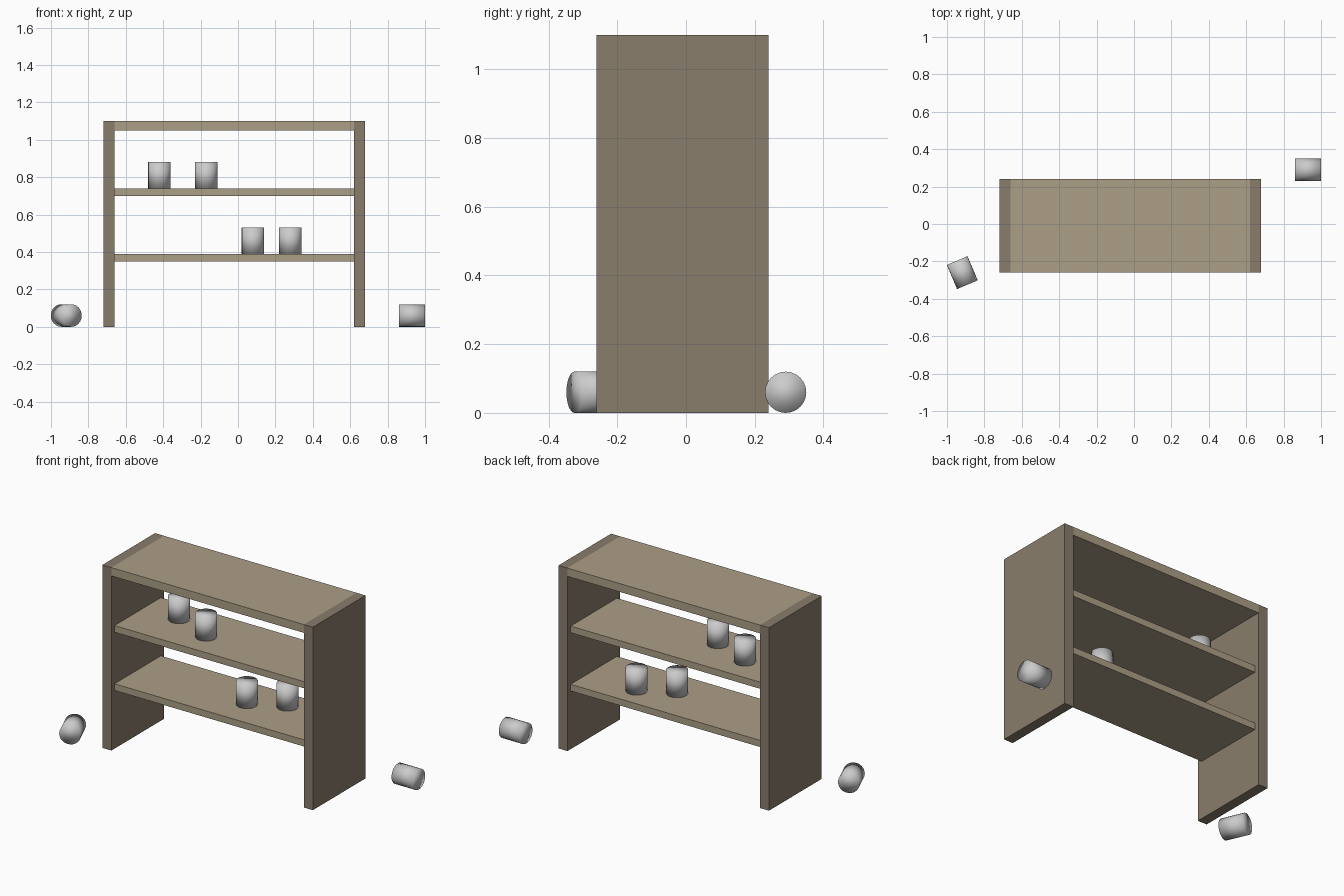
import bpy
from math import pi, radians

if "Cube" in bpy.data.objects:
    bpy.data.objects.remove(bpy.data.objects["Cube"])


def material(name, rgb):
    m = bpy.data.materials.new(name)
    m.diffuse_color = (*rgb, 1)
    m.use_nodes = True
    m.node_tree.nodes["Principled BSDF"].inputs["Base Color"].default_value = m.diffuse_color
    return m


side_wood = material("side_wood", (0.25, 0.205, 0.15))
shelf_wood = material("shelf_wood", (0.41, 0.345, 0.24))
metal = material("metal", (0.60, 0.61, 0.63))


def board(name, x, y, z, mat):
    """Box spanning the given (min, max) ranges."""
    spans = (x, y, z)
    bpy.ops.mesh.primitive_cube_add(size=1, location=[(a + b) / 2 for a, b in spans])
    ob = bpy.context.object
    ob.name = name
    ob.scale = [b - a for a, b in spans]
    bpy.ops.object.transform_apply(location=False, rotation=False, scale=True)
    ob.data.materials.append(mat)


def can(name, loc, rot=(0, 0, 0)):
    bpy.ops.mesh.primitive_cylinder_add(vertices=24, radius=0.06, depth=0.14,
                                        location=loc, rotation=rot)
    ob = bpy.context.object
    ob.name = name
    bpy.ops.object.shade_smooth()
    ob.data.materials.append(metal)


# Rack frame
DEPTH = (-0.26, 0.24)
INNER = (-0.66, 0.62)
board("left_side", (-0.72, -0.66), DEPTH, (0, 1.10), side_wood)
board("right_side", (0.62, 0.68), DEPTH, (0, 1.10), side_wood)
board("top_board", INNER, DEPTH, (1.05, 1.10), shelf_wood)

# Slightly recessed shelves
for name, z in (("lower_shelf", 0.35), ("upper_shelf", 0.70)):
    board(name, INNER, (-0.23, 0.21), (z, z + 0.04), shelf_wood)

# Cans standing on the shelves
for i, (x, y, z) in enumerate([(-0.42, 0.04, 0.74), (-0.17, -0.06, 0.74),
                               (0.08, -0.03, 0.39), (0.28, 0.07, 0.39)]):
    can(f"shelf_can_{i + 1}", (x, y, z + 0.07))

# Cans lying on the floor
can("floor_can_left", (-0.918, -0.26, 0.06), (0, pi / 2, radians(-67)))
can("floor_can_right", (0.93, 0.29, 0.06), (0, pi / 2, 0))
